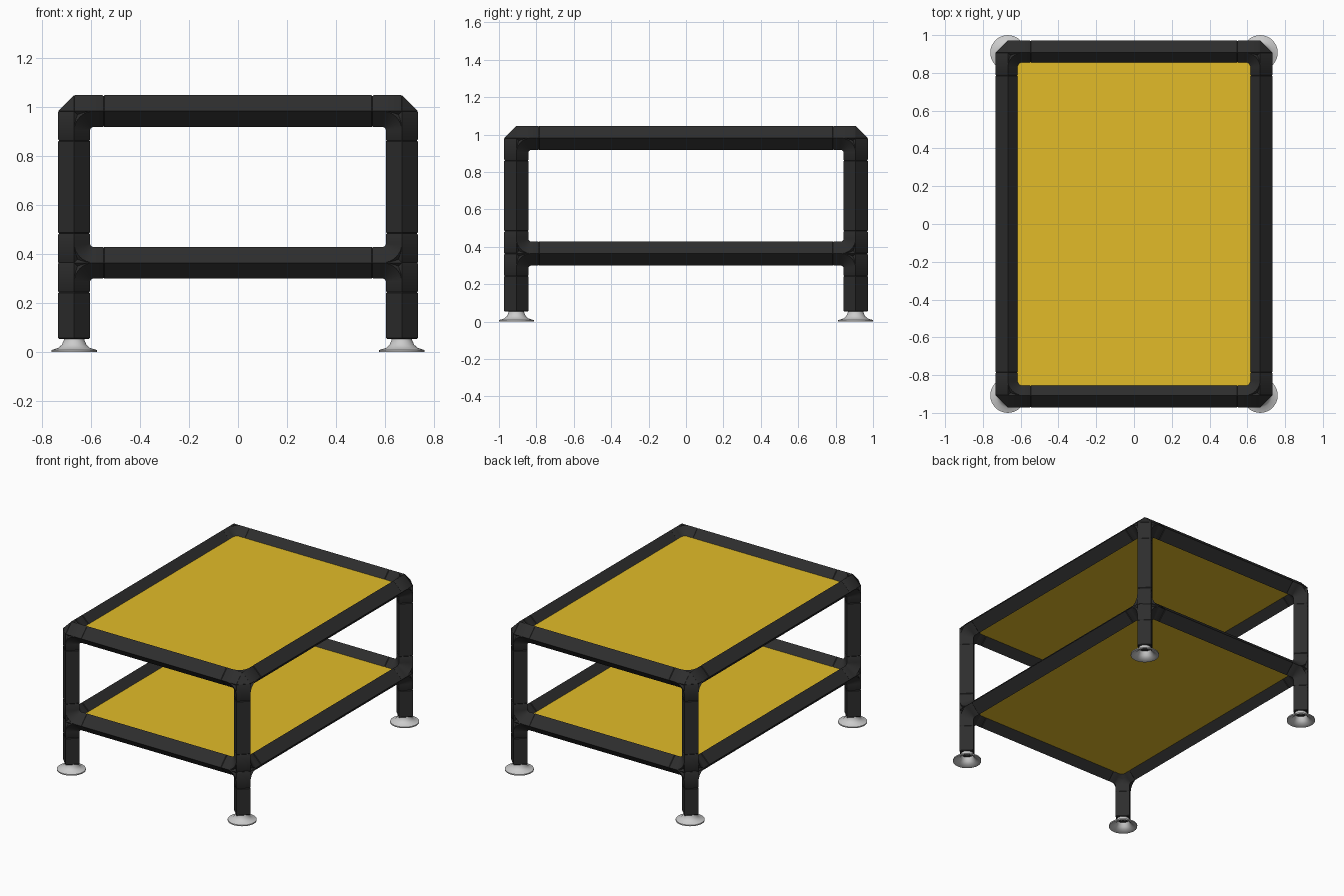
import bpy, bmesh, math
from mathutils import Vector

if "Cube" in bpy.data.objects:
    bpy.data.objects.remove(bpy.data.objects["Cube"], do_unlink=True)

CX, CY = 0.668, 0.907          # leg axis
LOW, HIGH = 0.364, 0.982       # rail axis heights
R = 0.065                      # half diagonal of the square tube
REACH, BEND = 0.12, 0.08       # fitting length, inner bend radius
X, Y, Z = Vector((1, 0, 0)), Vector((0, 1, 0)), Vector((0, 0, 1))


def material(name, rgb, rough):
    m = bpy.data.materials.new(name)
    m.use_nodes = True
    m.diffuse_color = (*rgb, 1)
    node = m.node_tree.nodes["Principled BSDF"]
    node.inputs["Base Color"].default_value = (*rgb, 1)
    node.inputs["Roughness"].default_value = rough
    return m


black = material("black_plastic", (0.027, 0.027, 0.027), 0.6)
yellow = material("yellow_board", (0.76, 0.5, 0.022), 0.6)
grey = material("pale_grey_foot", (0.6, 0.6, 0.6), 0.5)


def finish(bm, name, mat, angle):
    bmesh.ops.recalc_face_normals(bm, faces=bm.faces)
    mesh = bpy.data.meshes.new(name)
    bm.to_mesh(mesh)
    bm.free()
    mesh.materials.append(mat)
    ob = bpy.data.objects.new(name, mesh)
    bpy.context.collection.objects.link(ob)
    bpy.ops.object.select_all(action='DESELECT')
    ob.select_set(True)
    bpy.context.view_layer.objects.active = ob
    bpy.ops.object.shade_smooth_by_angle(angle=math.radians(angle))


def ring(bm, centre, u, v, radius, n=4):
    steps = [2 * math.pi * i / n for i in range(n)]
    return [bm.verts.new(centre + radius * (u * math.cos(a) + v * math.sin(a))) for a in steps]


def bridge(bm, rings, caps=True):
    for a, b in zip(rings, rings[1:]):
        for i in range(len(a)):
            j = (i + 1) % len(a)
            bm.faces.new((a[i], a[j], b[j], b[i]))
    if caps:
        bm.faces.new(rings[0])
        bm.faces.new(rings[-1])


def cross_axes(d):
    """Two world axes square to direction d."""
    return [a for a in (X, Y, Z) if abs(a.dot(d)) < 0.5]


def add_tube(bm, start, end):
    """Square tube standing on edge, with slightly eased ends."""
    d = (end - start).normalized()
    u, v = cross_axes(d)
    ease = 0.004
    bridge(bm, [ring(bm, start, u, v, R - ease), ring(bm, start + d * ease, u, v, R),
                ring(bm, end - d * ease, u, v, R), ring(bm, end, u, v, R - ease)])


def add_elbow(bm, centre, d1, d2):
    """Quarter bend that fills the inner corner between two arms."""
    middle = centre + BEND * (d1 + d2)
    n = d1.cross(d2)
    rings = []
    for k in range(9):
        t = k * math.pi / 16
        e = d1 * math.cos(t) + d2 * math.sin(t)
        rings.append(ring(bm, middle - BEND * e, e, n, R - 0.0005))
    bridge(bm, rings)


def fitting(name, centre, arms):
    bm = bmesh.new()
    for d in arms:
        add_tube(bm, centre, centre + d * REACH)
    for i, d1 in enumerate(arms):
        for d2 in arms[i + 1:]:
            if abs(d1.dot(d2)) < 0.5:
                add_elbow(bm, centre, d1, d2)
    # Chamfered core where the arms meet
    core = [bm.verts.new(centre + a * s * R) for a in (X, Y, Z) for s in (-1, 1)]
    bmesh.ops.convex_hull(bm, input=core)
    finish(bm, name, black, 40)


def tube(name, start, end):
    bm = bmesh.new()
    add_tube(bm, start, end)
    finish(bm, name, black, 30)


def foot(name, x, y):
    """Flared cup, hollow underneath."""
    profile = [(0.04, 0.065), (0.042, 0.048), (0.05, 0.03), (0.064, 0.017), (0.093, 0.008),
               (0.093, 0), (0.085, 0), (0.06, 0.01), (0.045, 0.024), (0.036, 0.05)]
    bm = bmesh.new()
    bridge(bm, [ring(bm, Vector((x, y, z)), X, Y, r, 32) for r, z in profile], caps=False)
    finish(bm, name, grey, 40)


def board(name, middle):
    """Thin sheet whose edges are buried in the rails."""
    bm = bmesh.new()
    bmesh.ops.create_cube(bm, size=1)
    for v in bm.verts:
        v.co = Vector((v.co.x * 1.3, v.co.y * 1.78, middle + v.co.z * 0.028))
    finish(bm, name, yellow, 30)


# Legs, fittings and feet at the four corners
for sx, side in ((1, "left"), (-1, "right")):
    for sy, end in ((-1, "front"), (1, "back")):
        tag = f"{end}_{side}"
        x, y = sx * CX, sy * CY
        inward = [X * -sx, Y * -sy]
        fitting(f"top_corner_{tag}", Vector((x, y, HIGH)), inward + [-Z])
        fitting(f"shelf_joint_{tag}", Vector((x, y, LOW)), inward + [-Z, Z])
        tube(f"upper_leg_{tag}", Vector((x, y, LOW + REACH)), Vector((x, y, HIGH - REACH)))
        tube(f"lower_leg_{tag}", Vector((x, y, 0.054)), Vector((x, y, LOW - REACH)))
        foot(f"foot_{tag}", x, y)

# Rails and boards for both levels
for z, level in ((LOW, "shelf"), (HIGH, "top")):
    dx, dy = CX - REACH, CY - REACH
    for s, end, side in ((-1, "front", "right"), (1, "back", "left")):
        tube(f"{level}_rail_{end}", Vector((-dx, s * CY, z)), Vector((dx, s * CY, z)))
        tube(f"{level}_rail_{side}", Vector((s * CX, -dy, z)), Vector((s * CX, dy, z)))
    board(f"{level}_board", z)
